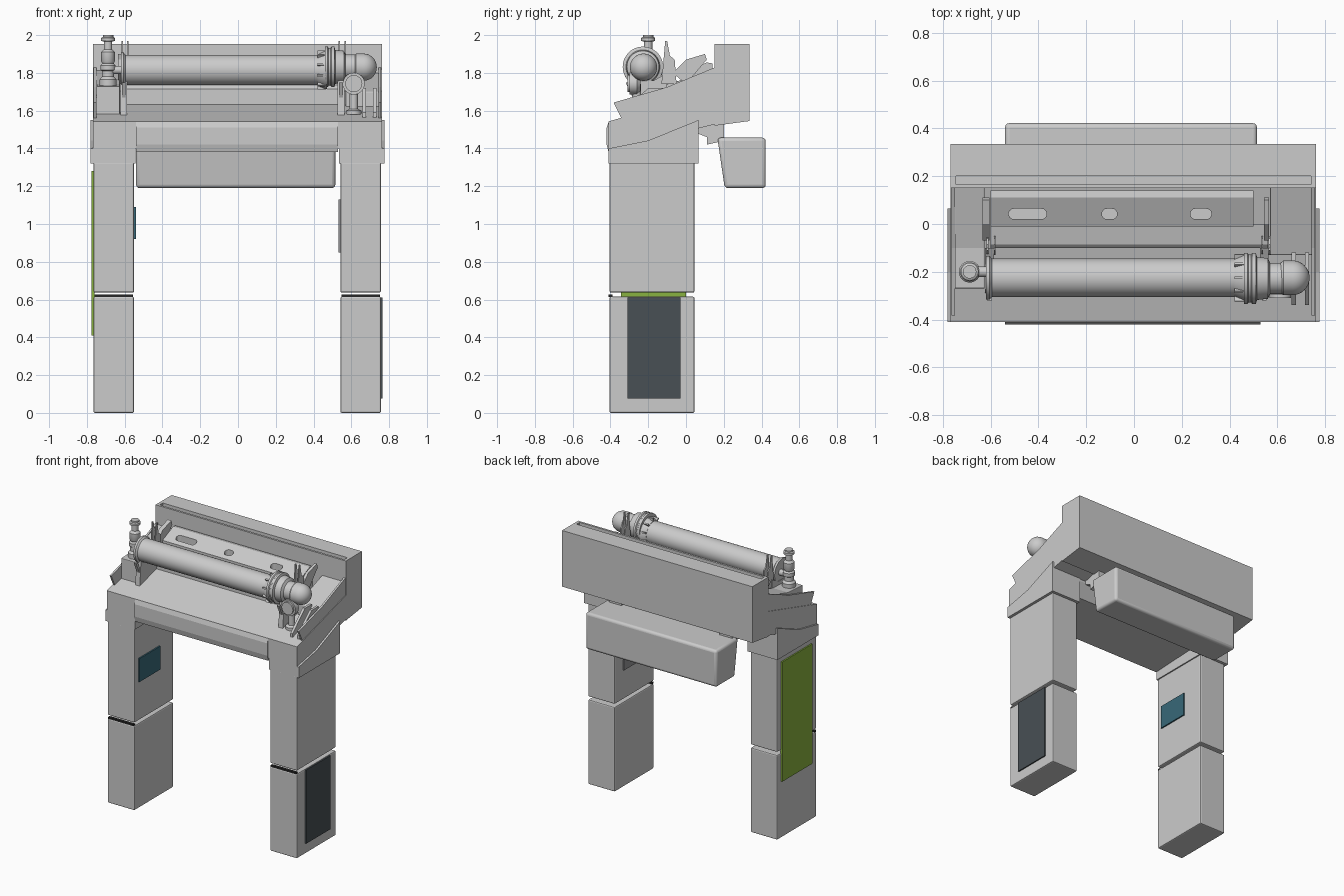
import bpy, bmesh, math
from mathutils import Matrix, Vector

if "Cube" in bpy.data.objects:
    bpy.data.objects.remove(bpy.data.objects["Cube"])


def material(name, rgb):
    m = bpy.data.materials.new(name)
    m.diffuse_color = (*rgb, 1)
    m.use_nodes = True
    m.node_tree.nodes["Principled BSDF"].inputs["Base Color"].default_value = m.diffuse_color
    return m


GREEN = material("green", (0.25, 0.45, 0.05))
DARK = material("charcoal", (0.065, 0.08, 0.09))
TEAL = material("teal", (0.04, 0.14, 0.19))
GREY = material("mid_grey", (0.3, 0.3, 0.31))
BLACK = material("black", (0.02, 0.02, 0.02))


def finish(name, bm, mat=None, bevel=0, smooth=False, segments=2):
    bmesh.ops.recalc_face_normals(bm, faces=bm.faces)
    me = bpy.data.meshes.new(name)
    bm.to_mesh(me)
    bm.free()
    ob = bpy.data.objects.new(name, me)
    bpy.context.collection.objects.link(ob)
    if mat:
        me.materials.append(mat)
    if bevel:
        b = ob.modifiers.new("bevel", "BEVEL")
        b.width, b.segments, b.limit_method = bevel, segments, "ANGLE"
    if smooth:
        bpy.ops.object.select_all(action="DESELECT")
        ob.select_set(True)
        bpy.context.view_layer.objects.active = ob
        bpy.ops.object.shade_smooth_by_angle(angle=math.radians(35))
    return ob


def prism(name, profile, x0, x1, **kw):
    """Extrude a (y, z) outline along x."""
    bm = bmesh.new()
    face = bm.faces.new([bm.verts.new((x0, y, z)) for y, z in profile])
    ext = bmesh.ops.extrude_face_region(bm, geom=[face])["geom"]
    verts = [v for v in ext if isinstance(v, bmesh.types.BMVert)]
    bmesh.ops.translate(bm, vec=(x1 - x0, 0, 0), verts=verts)
    return finish(name, bm, **kw)


def box(name, x0, x1, y0, y1, z0, z1, **kw):
    return prism(name, [(y0, z0), (y1, z0), (y1, z1), (y0, z1)], x0, x1, **kw)


def lathe(name, profile, origin, axis="Z", sides=48, **kw):
    """Spin (radius, distance) points round an axis through origin."""
    bm = bmesh.new()
    verts = [bm.verts.new((r, 0, h)) for r, h in profile]
    edges = [bm.edges.new(p) for p in zip(verts, verts[1:])]
    bmesh.ops.spin(bm, geom=verts + edges, cent=(0, 0, 0), axis=(0, 0, 1),
                   angle=2 * math.pi, steps=sides)
    bmesh.ops.remove_doubles(bm, verts=bm.verts, dist=1e-5)
    turn = Vector((0, 0, 1)).rotation_difference(
        {"X": Vector((1, 0, 0)), "Y": Vector((0, 1, 0)), "Z": Vector((0, 0, 1))}[axis])
    bm.transform(Matrix.Translation(origin) @ turn.to_matrix().to_4x4())
    return finish(name, bm, smooth=True, **kw)


# Legs in two tiers, with wedge caps
cap = [(-0.41, 1.32), (0.065, 1.32), (0.065, 1.55), (-0.2, 1.442), (-0.41, 1.40)]
for side, x0, x1 in (("left", -0.765, -0.55), ("right", 0.542, 0.757)):
    box(f"{side}_lower_leg", x0, x1, -0.405, 0.045, 0, 0.615, bevel=0.008)
    box(f"{side}_upper_leg", x0, x1, -0.405, 0.045, 0.637, 1.325, bevel=0.008)
    box(f"{side}_leg_seam", x0 + 0.005, x1 - 0.005, -0.41, -0.39, 0.614, 0.626, mat=BLACK)
prism("left_leg_cap", cap, -0.78, -0.542)
prism("right_leg_cap", cap, 0.535, 0.776)

# Panels fixed to the legs
box("green_side_panel", -0.775, -0.76, -0.345, 0.0, 0.41, 1.28, mat=GREEN)
box("dark_side_panel", 0.75, 0.766, -0.31, -0.03, 0.075, 0.61, mat=DARK)
box("left_inner_screen", -0.555, -0.54, -0.36, -0.12, 0.92, 1.09, mat=TEAL)
box("right_inner_panel", 0.533, 0.55, -0.28, -0.05, 0.85, 1.13, mat=GREY)

# Sloping bridge deck
prism("deck_body", [(-0.41, 1.40), (-0.41, 1.543), (0.16, 1.706), (0.16, 1.53),
                    (0.06, 1.505), (-0.2, 1.44)], -0.768, 0.762)
prism("front_beam", [(-0.41, 1.38), (-0.42, 1.42), (-0.42, 1.51), (-0.41, 1.54),
                     (0.06, 1.60), (0.06, 1.49), (0.0, 1.40)], -0.54, 0.53)

# Tall rear box with a recessed top
rear = prism("rear_box", [(0.15, 1.52), (0.335, 1.545), (0.335, 1.953), (0.15, 1.953)],
             -0.768, 0.762)
recess = box("rear_recess_cutter", -0.745, 0.74, 0.165, 0.20, 1.93, 2.0)

# Under-slung tank and its brackets
prism("rear_tank", [(0.166, 1.457), (0.422, 1.457), (0.422, 1.19), (0.205, 1.19)],
      -0.54, 0.515, bevel=0.018, segments=3, smooth=True)
for i, x in enumerate((-0.46, 0.43)):
    prism(f"tank_bracket_{i}", [(0.06, 1.52), (0.2, 1.54), (0.2, 1.44), (0.11, 1.42),
                                (0.11, 1.46), (0.06, 1.48)], x - 0.05, x + 0.05)

# Side walls and end housings on the deck
wall = [(-0.34, 1.555), (-0.383, 1.643), (-0.1, 1.725), (0.155, 1.83), (0.155, 1.69)]
prism("left_side_wall", wall, -0.764, -0.75)
prism("right_side_wall", wall, 0.744, 0.758)
prism("left_housing", [(-0.27, 1.57), (-0.27, 1.73), (-0.1, 1.74), (0.155, 1.815),
                       (0.155, 1.69)], -0.75, -0.625, bevel=0.004)
prism("right_housing", [(-0.13, 1.61), (-0.13, 1.70), (0.155, 1.80), (0.155, 1.69)],
      0.57, 0.744, bevel=0.004)
for i, x in enumerate((0.66, 0.715)):
    prism(f"right_gusset_{i}", [(-0.34, 1.55), (-0.34, 1.59), (-0.2, 1.72), (-0.12, 1.72),
                                (-0.12, 1.61)], x, x + 0.018)

# Slotted rack behind the tube
rack = prism("slotted_rack", [(-0.01, 1.64), (-0.01, 1.80), (0.11, 1.855), (0.14, 1.85),
                              (0.14, 1.69)], -0.6, 0.5)
prism("rack_front_step", [(-0.1, 1.62), (-0.1, 1.715), (-0.085, 1.73), (0.0, 1.75),
                          (0.0, 1.64)], -0.6, 0.56)
cutters = [(rear, recess)]
for i, (x0, x1) in enumerate(((-0.525, -0.365), (-0.135, -0.07), (0.235, 0.325))):
    bm = bmesh.new()
    r, pts = 0.022, []
    for k in range(16):
        a = -math.pi / 2 + math.pi * (k % 8) / 7 + (math.pi if k > 7 else 0)
        cx = x1 - r if k < 8 else x0 + r
        pts.append(bm.verts.new((cx + r * math.cos(a), 0.042 + r * math.sin(a), 1.77)))
    f = bm.faces.new(pts)
    ext = bmesh.ops.extrude_face_region(bm, geom=[f])["geom"]
    bmesh.ops.translate(bm, vec=(0, 0, 0.2),
                        verts=[v for v in ext if isinstance(v, bmesh.types.BMVert)])
    cutters.append((rack, finish(f"slot_cutter_{i}", bm)))
for target, cutter in cutters:
    m = target.modifiers.new("cut", "BOOLEAN")
    m.operation, m.object, m.solver = "DIFFERENCE", cutter, "EXACT"
    cutter.hide_render = True
    cutter.display_type = "WIRE"
    cutter.hide_set(True)

# Long horizontal tube with flanges and domed end
AX = (0, -0.225, 1.815)
lathe("main_tube", [(0, -0.62), (0.092, -0.62), (0.092, -0.605), (0.08, -0.595),
                    (0.08, 0.42), (0.082, 0.42), (0.1, 0.46), (0.1, 0.47)], AX, "X")
lathe("tube_collar", [(0, 0.46), (0.107, 0.46), (0.107, 0.475), (0.1, 0.48), (0.1, 0.49),
                      (0.107, 0.495), (0.107, 0.51), (0.09, 0.515), (0.085, 0.56),
                      (0.065, 0.57), (0.065, 0.62), (0, 0.62)], (0, -0.228, 1.832), "X")
dome = [(0.072 * math.cos(a), 0.665 + 0.07 * math.sin(a))
        for a in [math.pi / 2 * k / 8 for k in range(9)]]
lathe("tube_end_dome", [(0, 0.61), (0.06, 0.61), (0.072, 0.625)] + dome,
      (0, -0.225, 1.83), "X")
for k in range(10):  # ribs round the collar cone
    a = 2 * math.pi * k / 10
    rib = box(f"collar_rib_{k}", 0.42, 0.465, -0.005, 0.005, 0.07, 0.103)
    rib.matrix_world = Matrix.Translation((0, AX[1], AX[2])) @ Matrix.Rotation(a, 4, "X")

# Cradles holding the tube, with upright fins behind
for side, x in (("left", -0.605), ("right", 0.545)):
    prism(f"{side}_cradle", [(-0.29, 1.57), (-0.275, 1.76), (-0.17, 1.76), (-0.1, 1.80),
                             (-0.1, 1.63)], x - 0.018, x + 0.018)
    for d in (-0.012, 0.018):
        prism(f"{side}_fin", [(-0.13, 1.74), (-0.11, 1.97), (-0.1, 1.97), (-0.085, 1.89),
                              (-0.06, 1.87), (-0.05, 1.74)], x + d, x + d + 0.008)
    prism(f"{side}_rack_arm", [(-0.07, 1.80), (0.0, 1.87), (0.10, 1.90), (0.11, 1.87),
                               (0.0, 1.74)], x - 0.03 if x < 0 else x, x if x < 0 else x + 0.02)
    prism(f"{side}_hook", [(-0.30, 1.75), (-0.265, 1.67), (-0.28, 1.665), (-0.32, 1.75)],
          x - 0.01, x + 0.01)

# Valve below the dome
lathe("valve_wheel", [(0, 0), (0.045, 0), (0.045, 0.012), (0.058, 0.012), (0.058, 0.05),
                      (0.04, 0.07), (0, 0.07)], (0.613, -0.31, 1.743), "Y", sides=32)
lathe("valve_stem", [(0, 0), (0.04, 0), (0.04, 0.02), (0.022, 0.03), (0.022, 0.16), (0, 0.16)],
      (0.613, -0.26, 1.58), "Z", sides=24)

# Upright stub pipe on the left housing
lathe("upright_pipe", [(0, 1.72), (0.045, 1.72), (0.045, 1.765), (0.032, 1.78), (0.032, 1.81),
                       (0.04, 1.815), (0.04, 1.84), (0.03, 1.85), (0.036, 1.86), (0.036, 1.91),
                       (0.022, 1.925), (0.022, 1.965), (0.037, 1.97), (0.037, 1.985),
                       (0.028, 1.99), (0.028, 2.0), (0, 2.0)], (-0.688, -0.2, 0), "Z", sides=32)
lathe("pipe_link", [(0, 0), (0.022, 0), (0.022, 0.08), (0, 0.08)], (-0.69, -0.2, 1.815), "X",
      sides=20)
